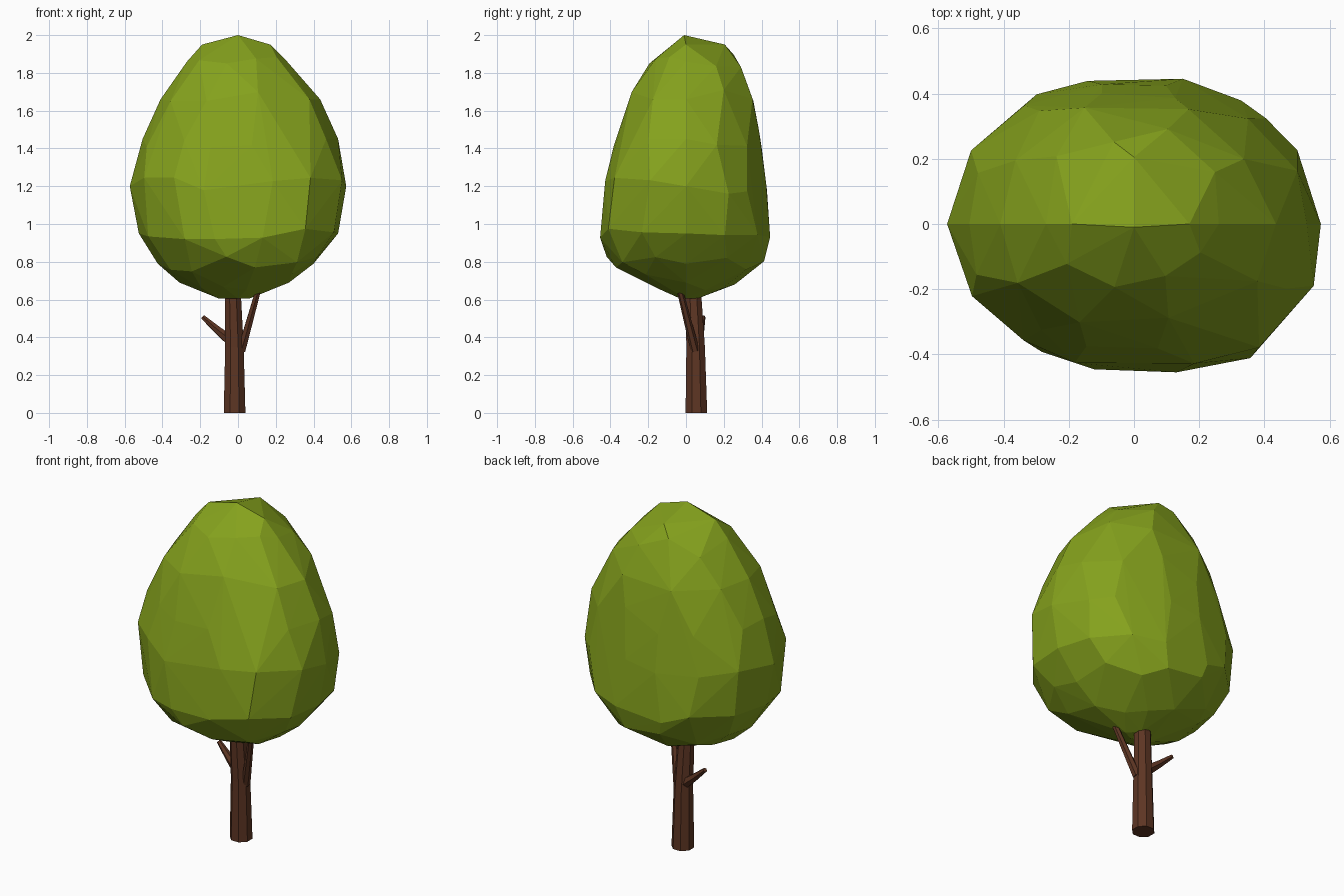
import bpy, bmesh, math, random
from mathutils import Vector

if "Cube" in bpy.data.objects:
    bpy.data.objects.remove(bpy.data.objects["Cube"])

random.seed(4)


def material(name, color):
    m = bpy.data.materials.new(name)
    m.diffuse_color = (*color, 1)
    m.use_nodes = True
    m.node_tree.nodes["Principled BSDF"].inputs["Base Color"].default_value = m.diffuse_color
    return m


leaf = material("leaf", (0.235, 0.36, 0.012))
bark = material("bark", (0.11, 0.036, 0.017))


def finish(bm, name, mat):
    bmesh.ops.recalc_face_normals(bm, faces=bm.faces)
    mesh = bpy.data.meshes.new(name)
    bm.to_mesh(mesh)
    bm.free()
    mesh.materials.append(mat)
    ob = bpy.data.objects.new(name, mesh)
    bpy.context.collection.objects.link(ob)


def limb(name, rings, sides, level=False):
    """Tapered faceted limb through (x, y, z, radius) rings."""
    bm = bmesh.new()
    pts = [Vector(r[:3]) for r in rings]
    up = Vector((0, 0, 1))
    q = up.rotation_difference(up if level else pts[-1] - pts[0])
    loops = []
    for p, r in zip(pts, rings):
        loops.append([bm.verts.new(p + q @ Vector((r[3] * math.cos(a), r[3] * math.sin(a), 0)))
                      for a in (math.tau * (i + 0.5) / sides for i in range(sides))])
    for a, b in zip(loops, loops[1:]):
        for i in range(sides):
            j = (i + 1) % sides
            bm.faces.new((a[i], a[j], b[j], b[i]))
    bm.faces.new(loops[0][::-1])
    bm.faces.new(loops[-1])
    finish(bm, name, bark)


# Crown outline: height, then left, right, front and back reach
outline = [
    (0.605, -0.10, 0.06, -0.03, 0.06),
    (0.69, -0.31, 0.27, -0.22, 0.29),
    (0.79, -0.425, 0.40, -0.41, 0.42),
    (0.95, -0.525, 0.53, -0.465, 0.465),
    (1.20, -0.573, 0.573, -0.44, 0.43),
    (1.45, -0.505, 0.53, -0.375, 0.40),
    (1.66, -0.41, 0.435, -0.32, 0.375),
    (1.86, -0.27, 0.26, -0.19, 0.295),
    (1.95, -0.19, 0.17, -0.07, 0.205),
]


def reach(z):
    for a, b in zip(outline, outline[1:]):
        if z <= b[0]:
            t = (z - a[0]) / (b[0] - a[0])
            return [u + (v - u) * t for u, v in zip(a[1:], b[1:])]
    return outline[-1][1:]


# Crown: irregular faceted egg, the hull of points scattered on the outline
bm = bmesh.new()
bm.verts.new((0, -0.01, 2.0))
for (z0, *_), n in zip(outline, (4, 10, 14, 14, 14, 14, 10, 10, 4)):
    for i in range(n):
        a = math.tau * i / n
        z = z0
        if i % (n // 2) and n > 4:
            a += random.uniform(-0.1, 0.1)
            z = min(max(z + random.uniform(-0.05, 0.05), 0.64), 1.93)
        c, s = math.cos(a), math.sin(a)
        left, right, front, back = reach(z)
        # the front right of the lower crown bulges out
        k = 3.0 if c > 0 and s < 0 and z < 1.3 else 2.2
        r = (abs(c) ** k + abs(s) ** k) ** (-1 / k)
        bm.verts.new((r * c * (right if c > 0 else -left),
                      r * s * (back if s > 0 else -front), z))
hull = bmesh.ops.convex_hull(bm, input=bm.verts)
inside = {v for v in hull["geom_interior"] if isinstance(v, bmesh.types.BMVert)}
bmesh.ops.delete(bm, geom=list(inside), context="VERTS")
finish(bm, "crown", leaf)

# Trunk and its two branches
limb("trunk", [(-0.018, 0.055, 0, 0.062), (-0.019, 0.051, 0.35, 0.053),
               (-0.028, 0.037, 0.66, 0.045)], 8, level=True)
limb("right_branch", [(0.018, 0.048, 0.33, 0.024), (0.11, -0.035, 0.66, 0.016)], 6)
limb("left_branch", [(-0.03, 0.06, 0.375, 0.032), (-0.11, 0.075, 0.44, 0.022),
                     (-0.187, 0.09, 0.508, 0.013)], 6)
